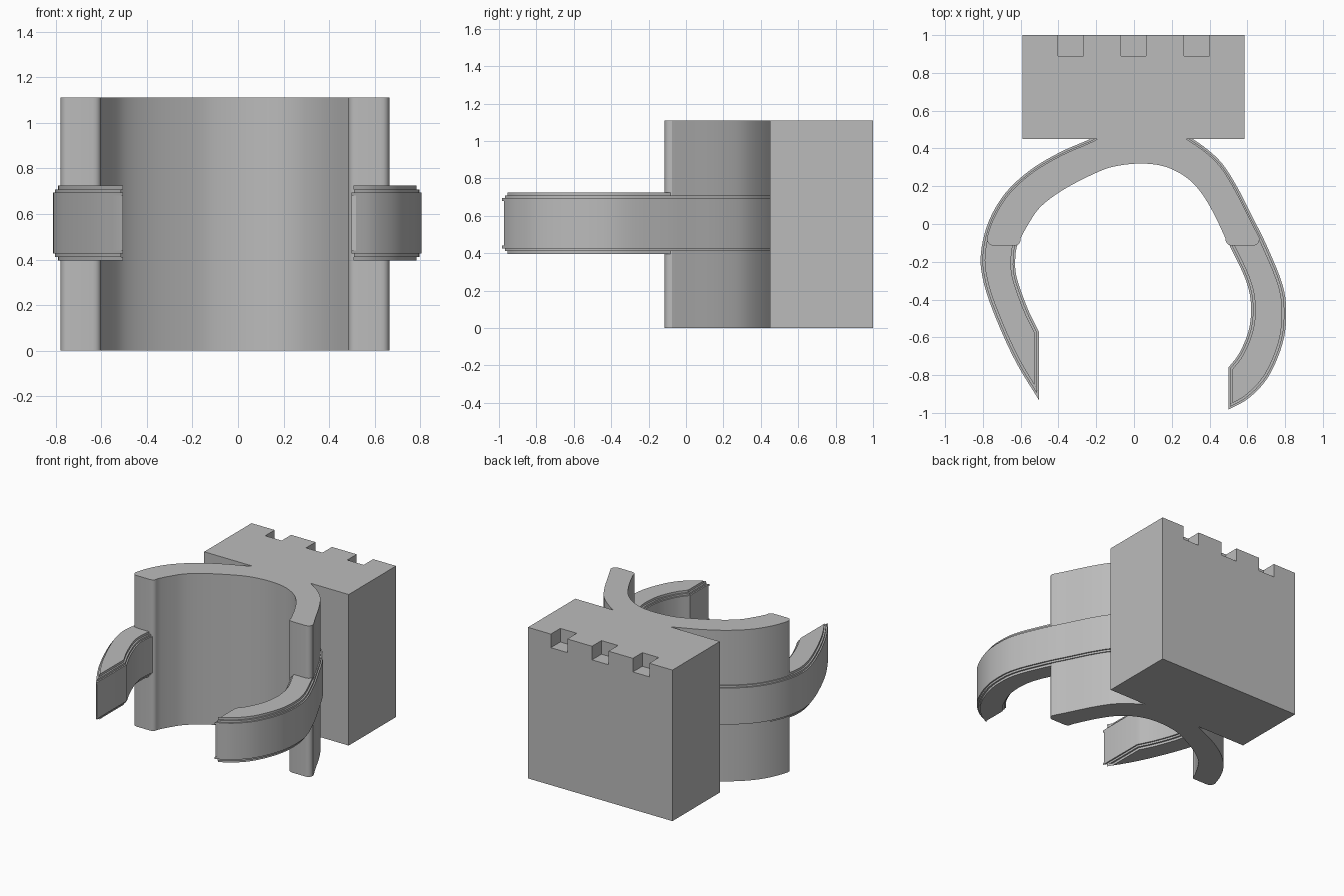
import bpy, bmesh
from mathutils import Vector

cube = bpy.data.objects.get("Cube")
if cube:
    bpy.data.objects.remove(cube, do_unlink=True)

grey = bpy.data.materials.new("plain grey")
grey.use_nodes = True
grey.diffuse_color = (0.5, 0.5, 0.5, 1)
grey.node_tree.nodes["Principled BSDF"].inputs["Base Color"].default_value = (0.5, 0.5, 0.5, 1)

HEIGHT, MID = 1.11, 0.56
LIP_Y, BLOCK_Y, ROUND = -0.115, 0.45, 0.04


def spline(points, steps=5):
    """Smooth curve through the points."""
    p = [Vector(q) for q in points]
    p = [2 * p[0] - p[1]] + p + [2 * p[-1] - p[-2]]
    out = []
    for a, b, c, d in zip(p, p[1:], p[2:], p[3:]):
        for i in range(steps):
            t = i / steps
            out.append(b + (c - a) * t / 2 + (2 * a - 5 * b + 4 * c - d) * t * t / 2
                       + (3 * b - a - 3 * c + d) * t ** 3 / 2)
    return out + [p[-2]]


def inset(loop, dist):
    """Mitred inset of a counter-clockwise outline."""
    out = []
    for i, v in enumerate(loop):
        d1 = (v - loop[i - 1]).normalized()
        d2 = (loop[(i + 1) % len(loop)] - v).normalized()
        n1, n2 = Vector((-d1.y, d1.x)), Vector((-d2.y, d2.x))
        out.append(v + (n1 + n2) * dist / max(1 + n1.dot(n2), 0.12))
    return out


def clip(points, low, high):
    """Keep the stretch of a path between two y levels."""
    out = []
    for a, b in zip(points, points[1:]):
        if low <= a.y <= high:
            out.append(a)
        cuts = [(y - a.y) / (b.y - a.y) for y in (low, high) if (a.y - y) * (b.y - y) < 0]
        out += [a.lerp(b, t) for t in sorted(cuts)]
    if low <= points[-1].y <= high:
        out.append(points[-1])
    return out


def prism(name, loop, z0, z1):
    bm = bmesh.new()
    face = bm.faces.new([bm.verts.new((v[0], v[1], z0)) for v in loop])
    top = bmesh.ops.extrude_face_region(bm, geom=[face])["geom"]
    bmesh.ops.translate(bm, vec=(0, 0, z1 - z0), verts=[g for g in top if isinstance(g, bmesh.types.BMVert)])
    bmesh.ops.recalc_face_normals(bm, faces=bm.faces)
    mesh = bpy.data.meshes.new(name)
    bm.to_mesh(mesh)
    bm.free()
    mesh.materials.append(grey)
    obj = bpy.data.objects.new(name, mesh)
    bpy.context.collection.objects.link(obj)
    return obj


def smooth(obj):
    bpy.ops.object.select_all(action="DESELECT")
    obj.select_set(True)
    bpy.context.view_layer.objects.active = obj
    bpy.ops.object.shade_smooth_by_angle(angle=0.5)


# Arch curves, seen from above: outer runs right tip to left tip, inner runs back
outer = spline([(.495, -.99), (.61, -.925), (.715, -.81), (.79, -.635), (.81, -.475), (.79, -.32),
                (.705, -.11), (.63, .04), (.54, .215), (.45, .345), (.31, .455), (.15, .53),
                (-.08, .53), (-.23, .455), (-.39, .385), (-.55, .29), (-.685, .165), (-.775, .01),
                (-.815, -.16), (-.8, -.31), (-.735, -.5), (-.63, -.73), (-.5, -.945)])
inner = spline([(-.5, -.57), (-.56, -.445), (-.615, -.29), (-.625, -.195), (-.61, -.1), (-.55, .015),
                (-.485, .1), (-.36, .19), (-.18, .28), (-.075, .31), (.045, .32), (.16, .305),
                (.265, .255), (.345, .18), (.42, .06), (.5, -.11), (.585, -.29), (.615, -.42),
                (.605, -.555), (.555, -.68), (.495, -.76)])
arch = outer + inner

# Band around the cradle with stepped edges
band_body = list(arch)
for tip in (0, len(outer) - 1):
    band_body[tip] = arch[tip] + Vector((0, 0.015))
layers = [("clip_band", inset(band_body, 0.004), 0.12)]
for name, dist, half in (("band_flange", 0.004, 0.134), ("band_step", 0.014, 0.148), ("band_rim", 0.026, 0.165)):
    layers.append((name, inset(arch, dist), half))
smooth(prism(*layers[0][:2], MID - layers[0][2], MID + layers[0][2]))
for (_, _, low), (name, loop, high) in zip(layers, layers[1:]):
    smooth(prism(name + "_top", loop, MID + low, MID + high))
    smooth(prism(name + "_bottom", loop, MID - high, MID - low))


# Cradle and mounting block as one extruded outline
def rounded_lip(a, b):
    """Rounded end joining two path ends at the lip level."""
    side = Vector((ROUND if b.x > a.x else -ROUND, 0))
    ca, cb = Vector((a.x, LIP_Y)), Vector((b.x, LIP_Y))
    out = []
    for p, c, q in ((a, ca, ca + side), (cb - side, cb, b)):
        out += [p.lerp(c, t / 5).lerp(c.lerp(q, t / 5), t / 5) for t in range(6)]
    return out


shell = inset(arch, 0.022)[:len(outer)]
half = len(shell) // 2
right = clip(shell[:half], LIP_Y + ROUND, BLOCK_Y)
left = clip(shell[half:], LIP_Y + ROUND, BLOCK_Y)
bore = clip(inner, LIP_Y + ROUND, BLOCK_Y)
outline = [Vector((-.59, BLOCK_Y)), Vector((-.59, 1)), Vector((.585, 1)), Vector((.585, BLOCK_Y))]
outline += right[::-1] + rounded_lip(right[0], bore[-1])[1:-1]
outline += bore[::-1] + rounded_lip(bore[0], left[-1])[1:-1] + left[::-1]
body = prism("cradle_and_block", outline, 0, HEIGHT)

# Notches in the top back edge
for x in (-.335, -.003, .332):
    cutter = prism("notch_cutter", [(x - .067, .89), (x + .067, .89), (x + .067, 1.1), (x - .067, 1.1)],
                   HEIGHT - .1, HEIGHT + .1)
    cutter.hide_render = True
    mod = body.modifiers.new("notch", "BOOLEAN")
    mod.operation, mod.solver, mod.object = "DIFFERENCE", "EXACT", cutter
    bpy.context.view_layer.objects.active = body
    bpy.ops.object.modifier_apply(modifier=mod.name)
    bpy.data.objects.remove(cutter, do_unlink=True)
smooth(body)
